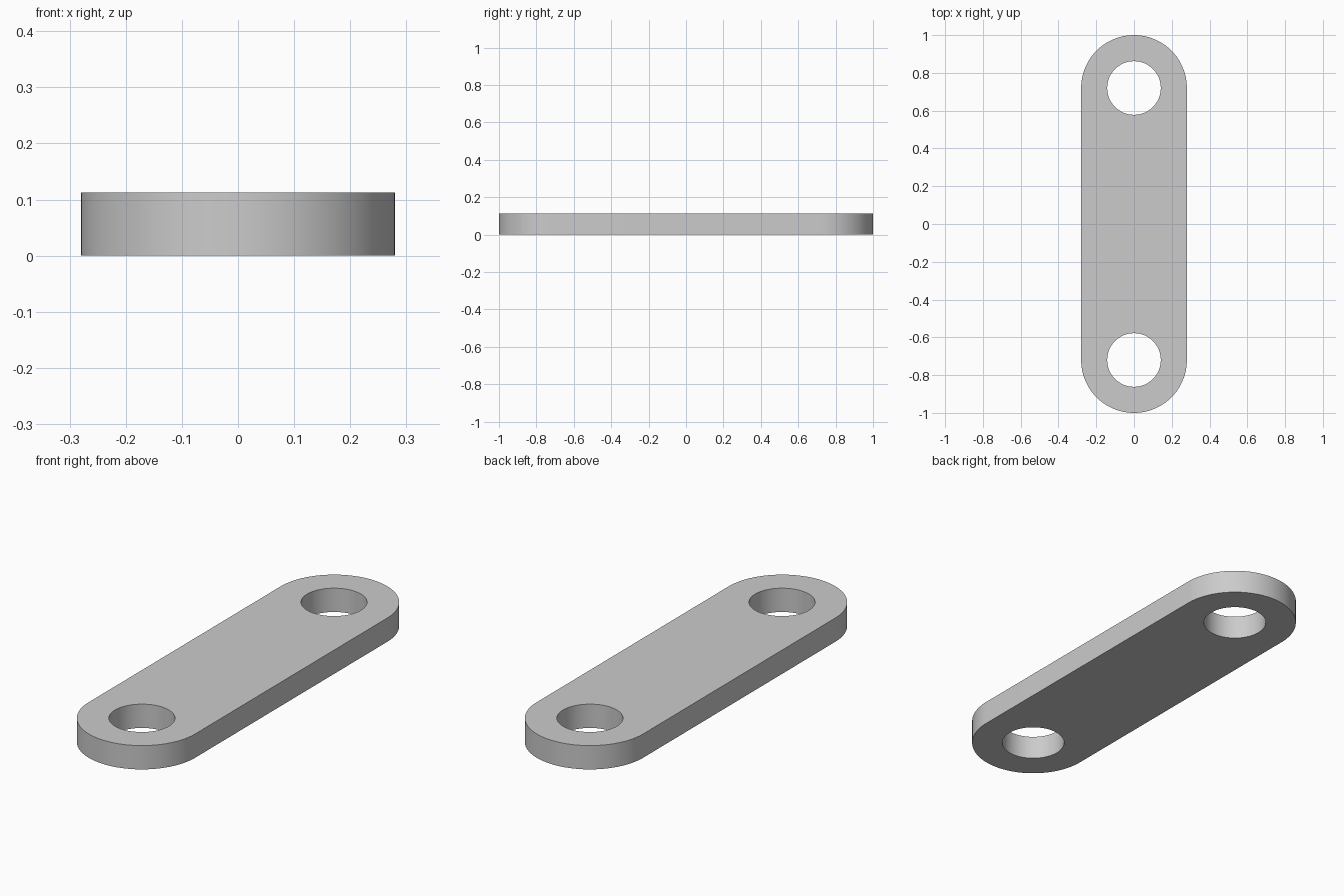
import bpy
import bmesh
from math import sin, cos, pi, radians

if "Cube" in bpy.data.objects:
    bpy.data.objects.remove(bpy.data.objects["Cube"])

THICK = 0.113      # plate thickness
R_END = 0.28       # rounded end radius
R_HOLE = 0.142     # pin hole radius
Y_HOLE = 0.72      # hole centre distance from the middle
SEG = 64           # segments per full circle


def arc(cy, r, start, sweep, count):
    return [(r * cos(start + sweep * i / SEG), cy + r * sin(start + sweep * i / SEG), 0)
            for i in range(count)]


def add_loop(bm, points):
    verts = [bm.verts.new(p) for p in points]
    return [bm.edges.new((v, verts[(i + 1) % len(verts)])) for i, v in enumerate(verts)]


bm = bmesh.new()

# Stadium outline with two round pin holes
outline = arc(Y_HOLE, R_END, 0, pi, SEG + 1) + arc(-Y_HOLE, R_END, pi, pi, SEG + 1)
edges = add_loop(bm, outline)
for side in (1, -1):
    edges += add_loop(bm, arc(side * Y_HOLE, R_HOLE, 0, 2 * pi, SEG))
bmesh.ops.triangle_fill(bm, edges=edges, use_beauty=True, use_dissolve=False)

# Thickness
ext = bmesh.ops.extrude_face_region(bm, geom=bm.faces[:], use_keep_orig=True)
top = [g for g in ext["geom"] if isinstance(g, bmesh.types.BMVert)]
bmesh.ops.translate(bm, verts=top, vec=(0, 0, THICK))
bmesh.ops.recalc_face_normals(bm, faces=bm.faces[:])

mesh = bpy.data.meshes.new("link_plate")
bm.to_mesh(mesh)
bm.free()
plate = bpy.data.objects.new("link_plate", mesh)
bpy.context.collection.objects.link(plate)

# Smooth round walls, sharp rims
bpy.context.view_layer.objects.active = plate
plate.select_set(True)
bpy.ops.object.shade_smooth_by_angle(angle=radians(30))
